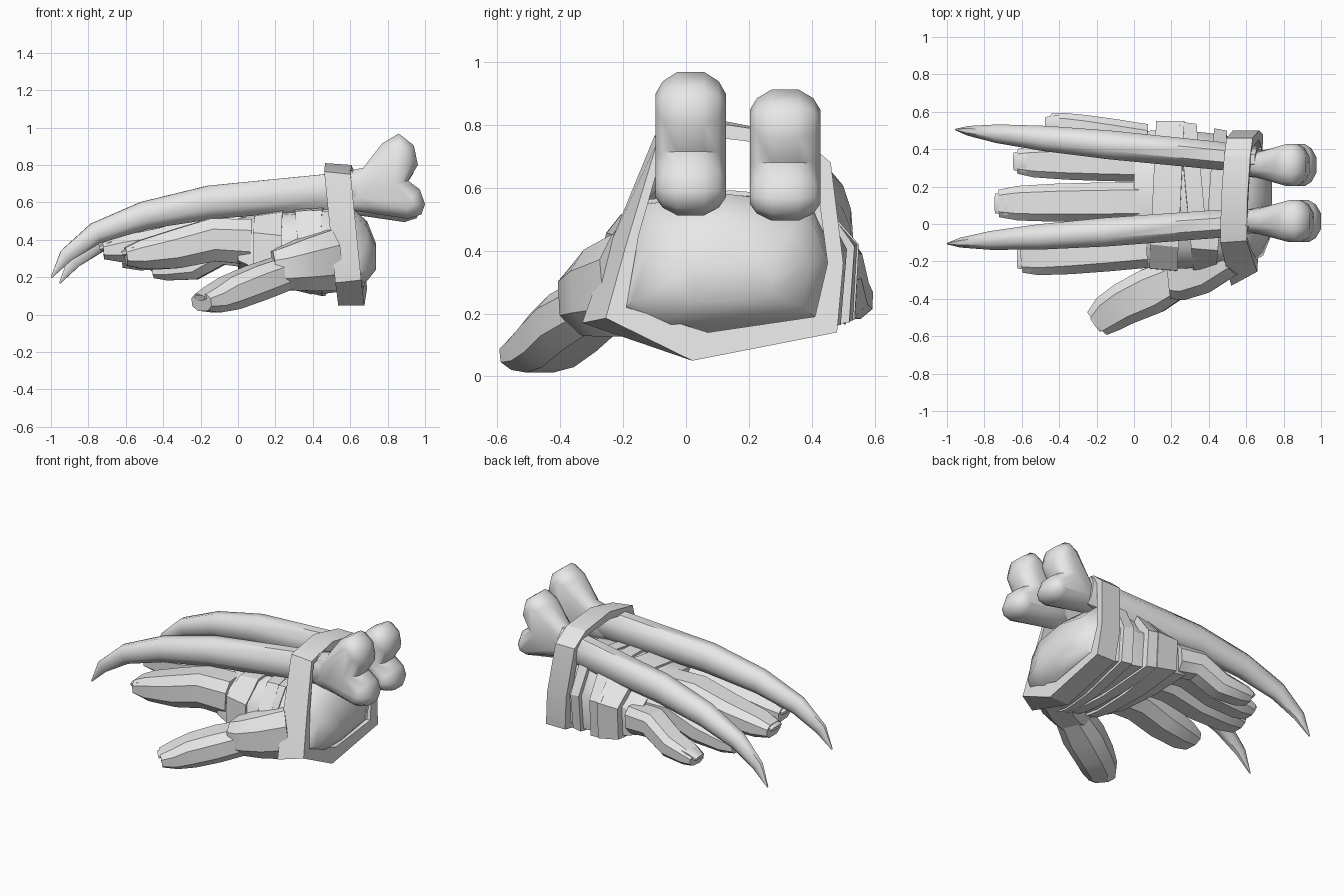
import bpy, bmesh, math
from mathutils import Vector

if "Cube" in bpy.data.objects:
    bpy.data.objects.remove(bpy.data.objects["Cube"])

grey = bpy.data.materials.new("plain grey")
grey.diffuse_color = (0.8, 0.8, 0.8, 1)
grey.use_nodes = True
grey.node_tree.nodes["Principled BSDF"].inputs["Base Color"].default_value = grey.diffuse_color


def finish(name, bm, angle):
    bmesh.ops.remove_doubles(bm, verts=bm.verts, dist=0.0005)
    bmesh.ops.recalc_face_normals(bm, faces=bm.faces)
    me = bpy.data.meshes.new(name)
    bm.to_mesh(me)
    bm.free()
    me.materials.append(grey)
    ob = bpy.data.objects.new(name, me)
    bpy.context.collection.objects.link(ob)
    bpy.ops.object.select_all(action='DESELECT')
    ob.select_set(True)
    bpy.context.view_layer.objects.active = ob
    bpy.ops.object.shade_smooth_by_angle(angle=math.radians(angle))
    return ob


def skin(name, rings, angle=28, closed=False):
    """Skin a list of equal point rings; cap the ends unless closed."""
    bm = bmesh.new()
    vs = [[bm.verts.new(p) for p in r] for r in rings]
    n = len(vs[0])
    pairs = list(zip(vs, vs[1:])) + ([(vs[-1], vs[0])] if closed else [])
    for a, b in pairs:
        for i in range(n):
            j = (i + 1) % n
            bm.faces.new((a[i], a[j], b[j], b[i]))
    if not closed:
        bm.faces.new(vs[0])
        bm.faces.new(vs[-1])
    return finish(name, bm, angle)


BOXY = [(-1, -.45), (-1, .5), (-.6, 1), (.6, 1), (1, .5), (1, -.45), (.5, -1), (-.5, -1)]
ROUND = [(math.cos(math.tau * (i + .5) / 8) * 1.08, math.sin(math.tau * (i + .5) / 8) * 1.08) for i in range(8)]


def tube(name, stations, shape, angle=28):
    """Sweep a shape; each station is x, y, z, half width, half height."""
    pts = [Vector(s[:3]) for s in stations]
    rings = []
    for i, s in enumerate(stations):
        t = (pts[min(i + 1, len(pts) - 1)] - pts[max(i - 1, 0)]).normalized()
        side = t.cross(Vector((0, 0, 1))).normalized()
        up = side.cross(t)
        rings.append([pts[i] + side * a * s[3] + up * b * s[4] for a, b in shape])
    return skin(name, rings, angle)


# Palm: cross-sections (y, z) along x, ending in a domed wrist
PALM = [
    (0.0, [(-.22, .29), (-.22, .44), (-.1, .50), (.15, .52), (.38, .48), (.49, .4), (.48, .25), (.2, .24), (-.1, .26)]),
    (.2, [(-.24, .2), (-.24, .42), (-.12, .53), (.15, .56), (.4, .52), (.51, .42), (.5, .2), (.2, .17), (-.05, .17)]),
    (.45, [(-.28, .16), (-.23, .4), (-.14, .55), (.13, .58), (.4, .56), (.48, .4), (.46, .17), (.1, .11), (-.1, .11)]),
    (.6, [(-.22, .2), (-.17, .4), (-.11, .55), (.13, .58), (.38, .55), (.45, .37), (.42, .18), (.08, .13), (-.05, .13)]),
    (.69, [(-.17, .24), (-.13, .39), (-.06, .47), (.13, .50), (.33, .46), (.39, .36), (.37, .22), (.1, .18), (-.05, .18)]),
    (.738, [(-.05, .27), (-.03, .32), (.02, .36), (.13, .38), (.24, .36), (.28, .32), (.27, .26), (.12, .24), (.02, .24)]),
]
skin("palm", [[(x, y, z) for y, z in pts] for x, pts in PALM], 45)


def palm_point(i, x):
    for (xa, a), (xb, b) in zip(PALM, PALM[1:]):
        if x <= xb:
            break
    t = (x - xa) / (xb - xa)
    return [a[i][k] + (b[i][k] - a[i][k]) * t for k in (0, 1)]


# Cloth bands wound around the palm, slanted across the hand
def band(name, x0, x1, slant, grow):
    def ring(x, g):
        out = []
        for i in range(9):
            xi = x + slant * (palm_point(i, x)[0] - .13)
            y, z = palm_point(i, max(0, xi))
            out.append((xi, -.1 + (y + .1) * g, .35 + (z - .35) * g))
        return out
    skin(name, [ring(x0, .97), ring(x0, grow), ring(x1, grow), ring(x1, .97)], closed=True)


band("knuckle_band", .1, .25, .05, 1.08)
band("middle_band", .28, .37, -.1, 1.07)
band("wrist_band", .4, .47, .08, 1.05)

# Strap that holds the claws to the wrist, narrower toward the arm on the thumb side
OUTER = [(-.33, .17), (-.25, .4), (-.1, .765), (.13, .81), (.36, .765), (.46, .68), (.5, .36), (.48, .14), (.02, .05)]
OUTER_ARM = [(-.255, .185), (-.19, .42), (-.09, .75), (.13, .8)] + OUTER[4:]
INNER = [(-.19, .22), (-.15, .45), (-.07, .73), (.13, .755), (.34, .73), (.41, .66), (.45, .36), (.41, .19), (.07, .14)]


def strap_ring(pts, dx):
    return [(.61 - .1 * z + .05 * max(y, -.05) + dx, y, z) for y, z in pts]


skin("strap", [strap_ring(OUTER, -.07), strap_ring(OUTER_ARM, .07),
               strap_ring(INNER, .07), strap_ring(INNER, -.07)], closed=True)

# Fingers: tip x, base y, tip y, base z, middle z, tip z, half width
FINGERS = [
    ("index_finger", -.62, -.12, -.18, .39, .35, .30, .115),
    ("middle_finger", -.74, .12, .11, .41, .37, .33, .105),
    ("ring_finger", -.64, .32, .335, .39, .33, .28, .095),
    ("little_finger", -.47, .45, .53, .34, .26, .22, .085),
]
for name, tx, by, ty, bz, mz, tz, w in FINGERS:
    def at(f, z, a, b):
        return (.06 + (tx + .02 - .06) * f, by + (ty - by) * f, z, w * a, w * b)
    tube(name, [at(0, bz, 1, 1.05), at(.3, bz + .01, 1, 1), at(.6, mz, .97, .9),
                at(.87, tz + .02, .88, .68), at(1, tz + .01, .7, .42)], BOXY)
    tube(name + "_nail", [(tx + .16, ty, tz + .065, w * .55, .02), (tx + .06, ty, tz + .05, w * .6, .02),
                          (tx, ty, tz + .025, w * .5, .015)], BOXY)

# Thumb with its nail and cloth cuff
tube("thumb", [(.27, -.27, .23, .1, .09), (.1, -.355, .17, .125, .095), (-.04, -.42, .115, .115, .09),
               (-.13, -.475, .08, .105, .07), (-.195, -.53, .065, .08, .045)], BOXY)
tube("thumb_nail", [(-.06, -.44, .165, .05, .02), (-.13, -.485, .125, .055, .02),
                    (-.205, -.54, .09, .045, .015)], BOXY)
tube("thumb_cuff", [(.19, -.285, .24, .115, .1), (.24, -.28, .245, .13, .115),
                    (.34, -.24, .265, .14, .14), (.48, -.15, .29, .14, .165)], BOXY)

# Bone knuckle: side outline (x, z) with the core point each part swells from
S, U, J, L = (.63, .67), (.86, .86), (.8, .7), (.9, .6)
KNUCKLE = [(.55, .76, S), (.67, .785, S), (.77, .915, U), (.86, .968, U), (.94, .905, U), (.962, .8, U),
           (.91, .715, J), (.972, .67, L), (1, .59, L), (.98, .535, L), (.91, .512, L), (.72, .54, S), (.55, .565, S)]
LAYERS = [(-1, .35), (-.8, .72), (-.38, 1), (.38, 1), (.8, .72), (1, .35)]


# Two bone claws, each with a knuckled rear end
def bone_claw(name, tip_x, tip_y, base_y, end_y, end_x, low, high, dz):
    def place(x):
        return x + (tip_x + 1) * (.6 - x) / 1.6 if x < .6 else x + (end_x - 1) * (x - .6) / .4

    def height(z):
        return low + (z - .512) * (high - low) / .456
    arc = [(-.998, .198, .004, .004), (-.92, .315, .026, .038), (-.76, .435, .05, .058), (-.5, .53, .068, .075),
           (-.15, .6, .077, .09), (.46, .655, .075, .095), (.66, .675, .06, .1)]
    tube(name, [(place(x), tip_y + (base_y - tip_y) * (x + 1) / 1.65, z + dz, w, h) for x, z, w, h in arc], ROUND, 50)
    rings = []
    for side, s in LAYERS:
        ring = []
        for x, z, (cx, cz) in KNUCKLE:
            px, pz = cx + (x - cx) * s, cz + (z - cz) * s
            swell = .112 * min(1, max(.55, .55 + (px - .64) * 2.8))
            ring.append((place(px), end_y + side * swell, height(pz)))
        rings.append(ring)
    skin(name + "_knuckle", rings, 65)


bone_claw("front_claw", -1, -.105, .015, .015, 1, .512, .968, 0)
bone_claw("rear_claw", -.955, .505, .345, .315, .975, .495, .912, -.03)
